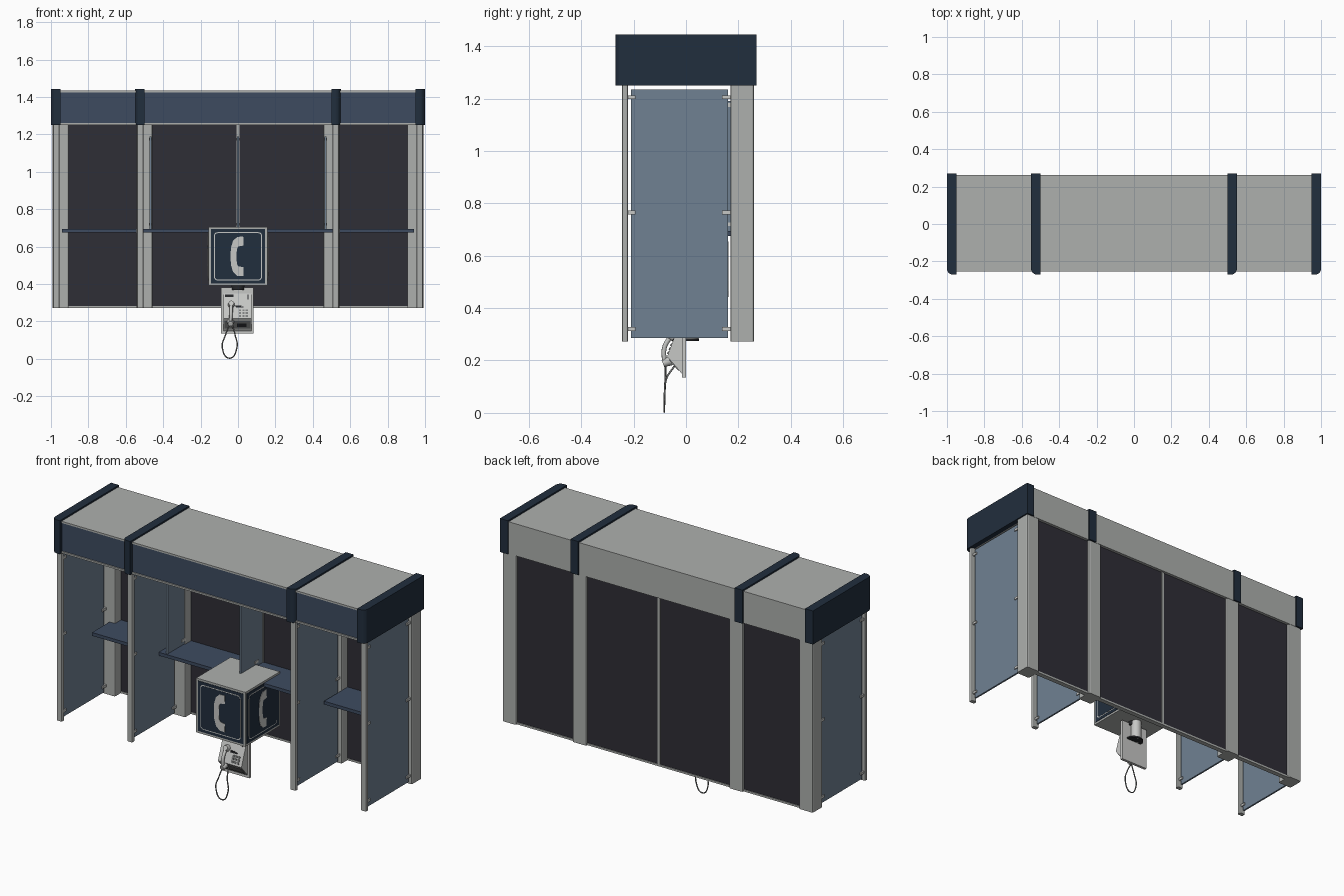
import bpy, bmesh, math
from mathutils import Vector, Matrix

if "Cube" in bpy.data.objects:
    bpy.data.objects.remove(bpy.data.objects["Cube"])


def material(name, rgb):
    m = bpy.data.materials.new(name)
    lin = [(c / 255 / 12.92) if c < 11 else ((c / 255 + 0.055) / 1.055) ** 2.4 for c in rgb]
    m.diffuse_color = (*lin, 1)
    m.use_nodes = True
    m.node_tree.nodes["Principled BSDF"].inputs["Base Color"].default_value = m.diffuse_color
    return m


PALE = material("pale_grey", (174, 176, 174))
NAVY = material("navy", (33, 46, 61))
BLUE = material("slate_blue", (61, 75, 96))
GLASS = material("blue_glass", (112, 129, 146))
DARK = material("dark_panel", (47, 46, 54))
BLACK = material("black", (38, 39, 42))
LIGHT = material("light_grey", (198, 199, 197))
MID = material("mid_grey", (125, 127, 127))


def finish(name, bm, mat):
    bmesh.ops.recalc_face_normals(bm, faces=bm.faces[:])
    me = bpy.data.meshes.new(name)
    bm.to_mesh(me)
    bm.free()
    me.materials.append(mat)
    ob = bpy.data.objects.new(name, me)
    bpy.context.collection.objects.link(ob)
    return ob


def prism(name, pts, depth, mat):
    """Extrude a closed 3D outline along a vector."""
    bm = bmesh.new()
    face = bm.faces.new([bm.verts.new(p) for p in pts])
    new = bmesh.ops.extrude_face_region(bm, geom=[face])["geom"]
    bmesh.ops.translate(bm, vec=Vector(depth), verts=[v for v in new if isinstance(v, bmesh.types.BMVert)])
    if not any(len(e.link_faces) == 1 for e in bm.edges):
        return finish(name, bm, mat)
    bm.faces.new([bm.verts[i] for i in range(len(pts))])
    return finish(name, bm, mat)


def box(name, x, y, z, mat, bevel=0):
    bm = bmesh.new()
    bmesh.ops.create_cube(bm, size=1)
    for v in bm.verts:
        v.co = [a + (b - a) * (c + 0.5) for (a, b), c in zip((x, y, z), v.co)]
    if bevel:
        up = [e for e in bm.edges if abs(e.verts[0].co.z - e.verts[1].co.z) > 1e-5]
        bmesh.ops.bevel(bm, geom=up, offset=bevel, segments=2, affect='EDGES', profile=0.5)
    return finish(name, bm, mat)


def rod(name, a, b, r, mat, r2=None):
    """Round bar between two points."""
    a, b = Vector(a), Vector(b)
    d = b - a
    bm = bmesh.new()
    m = Matrix.Translation((a + b) / 2) @ d.to_track_quat('Z', 'Y').to_matrix().to_4x4()
    bmesh.ops.create_cone(bm, cap_ends=True, segments=20, radius1=r, radius2=r if r2 is None else r2,
                          depth=d.length, matrix=m)
    for f in bm.faces:
        f.smooth = len(f.verts) == 4
    return finish(name, bm, mat)


def tube(name, pts, r, mat):
    """Smooth bent tube through points, turned into a mesh."""
    cu = bpy.data.curves.new(name, 'CURVE')
    cu.dimensions = '3D'
    cu.bevel_depth, cu.bevel_resolution, cu.resolution_u = r, 2, 8
    cu.use_fill_caps = True
    sp = cu.splines.new('BEZIER')
    sp.bezier_points.add(len(pts) - 1)
    for p, co in zip(sp.bezier_points, pts):
        p.co = co
        p.handle_left_type = p.handle_right_type = 'AUTO'
    cu.materials.append(mat)
    ob = bpy.data.objects.new(name, cu)
    bpy.context.collection.objects.link(ob)
    return ob


# Roof box, front fascia and its trims
box("roof", (-0.97, 0.97), (-0.245, 0.262), (1.25, 1.435), PALE)
box("front_fascia", (-0.96, 0.96), (-0.25, -0.24), (1.262, 1.424), BLUE)
for z in (1.25, 1.425):
    box("fascia_trim", (-0.96, 0.96), (-0.254, -0.24), (z, z + 0.01), PALE)

# Wrap-around roof bands, rounded at the outer front corner
for s in (-1, 1):
    for inner, outer in ((0.95, 1.0), (0.50, 0.55)):
        r = 0.03
        pts = [(s * inner, 0.27), (s * inner, -0.27)]
        for i in range(7):
            a = math.pi / 2 * i / 6
            pts.append((s * (outer - r + r * math.sin(a)), -0.27 + r - r * math.cos(a)))
        pts.append((s * outer, 0.27))
        prism("roof_band", [(x, y, 1.25) for x, y in pts], (0, 0, 0.194), NAVY)

# Posts, glass side walls and their clips
for s in (-1, 1):
    for k, (a, b, c) in enumerate(((0.905, 0.992, 0.972), (0.457, 0.543, 0.522))):
        box("back_post", sorted((s * a, s * b)), (0.17, 0.26), (0.272, 1.26), PALE, 0.008)
        box("front_post", (s * c - 0.017, s * c + 0.017), (-0.245, -0.221), (0.272, 1.26), PALE, 0.006)
        box("glass_wall", (s * c - 0.005, s * c + 0.005), (-0.21, 0.16), (0.285, 1.235), GLASS)
        for z in (0.32, 0.765, 1.205):
            box("glass_clip", (s * c - 0.011, s * c + 0.011), (-0.224, -0.193), (z - 0.007, z + 0.007), LIGHT)
            box("glass_clip", (s * c - 0.011, s * c + 0.011), (0.138, 0.172), (z - 0.007, z + 0.007), LIGHT)

# Back panels, bottom rail and centre strip
for x in ((-0.91, -0.54), (-0.46, 0.46), (0.54, 0.91)):
    box("back_panel", x, (0.225, 0.245), (0.28, 1.255), DARK)
    box("bottom_rail", x, (0.222, 0.25), (0.272, 0.283), PALE)
box("centre_strip", (-0.008, 0.008), (0.218, 0.25), (0.275, 1.255), PALE)

# Shelves and the short dividers standing on them
for x in ((-0.94, -0.543), (-0.513, 0.505), (0.543, 0.94)):
    box("shelf", x, (0.01, 0.225), (0.675, 0.694), BLUE)
for x in (-0.468, 0, 0.468):
    box("divider", (x - 0.005, x + 0.005), (0.02, 0.22), (0.694, 1.19), GLASS)
    for z in (0.72, 1.175):
        box("divider_clip", (x - 0.009, x + 0.009), (0.145, 0.175), (z - 0.007, z + 0.007), LIGHT)

# Sign cube with a panel, rounded outline and handset picture on each side
H, CZ = 0.157, 0.548
box("sign_cube", (-H, H), (-H, H), (CZ - H, CZ + H), PALE)
half = [(-0.04, 0), (-0.038, 0.045), (-0.027, 0.083), (-0.004, 0.104), (0.028, 0.106),
        (0.03, 0.058), (0.002, 0.053), (-0.006, 0.04), (-0.008, 0)]
icon = half + [(u, -v) for u, v in reversed(half[1:-1])]


def rounded(h, r):
    return [(sx * (h - r) + r * math.cos(q + t), sz * (h - r) + r * math.sin(q + t))
            for sx, sz, q in ((1, 1, 0), (-1, 1, math.pi / 2), (-1, -1, math.pi), (1, -1, 1.5 * math.pi))
            for t in (0, math.pi / 6, math.pi / 3, math.pi / 2)]


for i in range(4):
    turn = Matrix.Rotation(i * math.pi / 2, 3, 'Z')

    def plate(name, pts, y, mat):
        prism(name, [turn @ Vector((u, -H, CZ + v)) for u, v in pts], turn @ Vector((0, -y, 0)), mat)
    h = 0.145
    plate("sign_panel", [(-h, -h), (h, -h), (h, h), (-h, h)], 0.002, NAVY)
    plate("sign_outline", rounded(0.129, 0.02), 0.003, LIGHT)
    plate("sign_field", rounded(0.124, 0.016), 0.004, NAVY)
    plate("handset_picture", icon, 0.006, LIGHT)

# Stem and flanges below the cube
rod("stem", (0, 0.018, 0.275), (0, 0.018, 0.392), 0.029, LIGHT)
rod("lower_flange", (0, 0, 0.275), (0, 0, 0.284), 0.05, BLACK)
rod("upper_flange", (0, 0, 0.368), (0, 0, 0.391), 0.036, BLACK)

# Telephone body: back plate and wedge front
box("phone_plate", (-0.09, 0.084), (-0.016, 0), (0.135, 0.382), LIGHT)
wedge = [(-0.01, 0.35), (-0.022, 0.35), (-0.072, 0.215), (-0.016, 0.15), (-0.01, 0.15)]
prism("phone_body", [(-0.078, y, z) for y, z in wedge], (0.15, 0, 0), LIGHT)


def on_slope(name, x, z0, z1, mat, upper=True):
    """Thin plate lying on the sloping phone front."""
    f = (lambda z: -0.022 - (0.35 - z) * 0.37) if upper else (lambda z: -0.016 - (z - 0.15) * 0.86)
    prism(name, [(x[0], f(z0), z0), (x[0], f(z0) - 0.004, z0), (x[0], f(z1) - 0.004, z1), (x[0], f(z1), z1)],
          (x[1] - x[0], 0, 0), mat)


on_slope("phone_tray", (-0.072, 0.066), 0.162, 0.203, MID, False)
on_slope("coin_return", (-0.005, 0.045), 0.168, 0.19, BLACK, False)
on_slope("phone_display", (-0.07, -0.025), 0.33, 0.344, BLACK)
on_slope("coin_slot", (0.05, 0.056), 0.318, 0.344, BLACK)
on_slope("card_slot", (-0.012, 0.03), 0.274, 0.28, BLACK)
for i in range(3):
    for j in range(3):
        on_slope("key", (0.005 + i * 0.018, 0.017 + i * 0.018), 0.225 + j * 0.015, 0.235 + j * 0.015, MID)

# Handset resting on the phone, and its hanging cord
tube("handset_grip", [(-0.036, -0.056, 0.295), (-0.037, -0.082, 0.25), (-0.04, -0.083, 0.195)], 0.009, LIGHT)
rod("earpiece", (-0.036, -0.04, 0.288), (-0.036, -0.066, 0.298), 0.019, LIGHT, 0.014)
rod("mouthpiece", (-0.04, -0.058, 0.2), (-0.04, -0.088, 0.188), 0.019, LIGHT, 0.014)
tube("cord", [(-0.045, -0.078, 0.185), (-0.066, -0.079, 0.13), (-0.084, -0.082, 0.06), (-0.045, -0.083, 0.0035),
              (-0.006, -0.082, 0.06), (-0.016, -0.075, 0.13), (-0.03, -0.045, 0.178)], 0.0035, MID)
